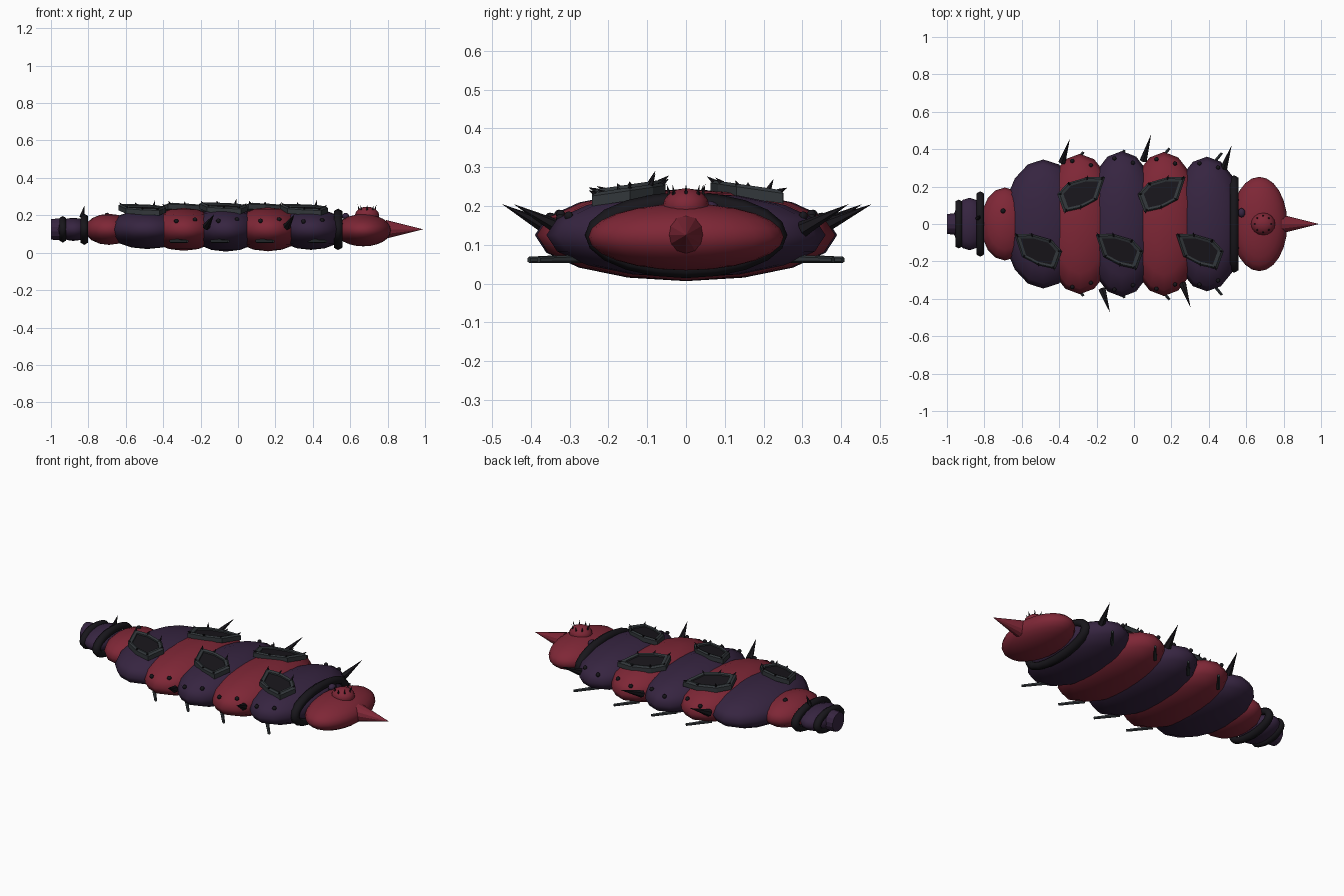
import bpy, bmesh, math
from mathutils import Vector, Matrix

if "Cube" in bpy.data.objects:
    bpy.data.objects.remove(bpy.data.objects["Cube"])


def material(name, rgb):
    m = bpy.data.materials.new(name)
    m.diffuse_color = (*rgb, 1)
    m.use_nodes = True
    m.node_tree.nodes["Principled BSDF"].inputs["Base Color"].default_value = m.diffuse_color
    return m


RED = material("crimson", (0.21, 0.02, 0.037))
PURPLE = material("dark_purple", (0.037, 0.018, 0.052))
BLACK = material("black", (0.009, 0.008, 0.011))
GREY = material("iron_grey", (0.032, 0.038, 0.043))
CZ = 0.125


def finish(bm, name, mat, smooth=False):
    bmesh.ops.recalc_face_normals(bm, faces=bm.faces)
    me = bpy.data.meshes.new(name)
    bm.to_mesh(me)
    bm.free()
    me.materials.append(mat)
    for p in me.polygons:
        p.use_smooth = smooth
    ob = bpy.data.objects.new(name, me)
    bpy.context.collection.objects.link(ob)
    return ob


def ellipsoid(name, loc, radii, mat, seg=16, rings=8):
    bm = bmesh.new()
    m = Matrix.Translation(loc) @ Matrix.Diagonal((*radii, 1))
    bmesh.ops.create_uvsphere(bm, u_segments=seg, v_segments=rings, radius=1, matrix=m)
    return finish(bm, name, mat, True)


def spike(name, a, b, r1, r2, mat, seg=6, smooth=False):
    a, b = Vector(a), Vector(b)
    d = b - a
    m = Matrix.Translation((a + b) / 2) @ d.to_track_quat('Z', 'Y').to_matrix().to_4x4()
    bm = bmesh.new()
    bmesh.ops.create_cone(bm, cap_ends=True, segments=seg, radius1=r1, radius2=r2,
                          depth=d.length, matrix=m)
    return finish(bm, name, mat, smooth)


def collar(name, x, ry, rz, tube, z=CZ):
    # elliptical ring around the body axis
    bm = bmesh.new()
    n, k = 20, 6
    loops = []
    for i in range(n):
        a = 2 * math.pi * i / n
        loop = []
        for j in range(k):
            b = 2 * math.pi * j / k
            t = tube * math.cos(b)
            loop.append(bm.verts.new((x + tube * math.sin(b), (ry + t) * math.cos(a),
                                      z + (rz + t) * math.sin(a))))
        loops.append(loop)
    for i in range(n):
        p, q = loops[i], loops[(i + 1) % n]
        for j in range(k):
            bm.faces.new((p[j], p[(j + 1) % k], q[(j + 1) % k], q[j]))
    return finish(bm, name, BLACK, True)


# Body segments: centre x, half width, half length
SEGS = [(-0.485, 0.345, 0.215), (-0.29, 0.375, 0.2), (-0.065, 0.39, 0.2),
        (0.16, 0.385, 0.2), (0.39, 0.36, 0.195)]
for i, (x, ry, rx) in enumerate(SEGS):
    ellipsoid(f"body_segment_{i}", (x, 0, CZ), (rx, ry, 0.305 * ry),
              RED if i % 2 else PURPLE)

# Head, snout cone and crown dome with bristles
ellipsoid("head", (0.67, 0, 0.12), (0.15, 0.252, 0.086), RED, 24, 12)
spike("snout", (0.79, 0, 0.125), (0.99, 0, 0.125), 0.05, 0, RED, 12)
ellipsoid("crown_dome", (0.69, 0, 0.2), (0.065, 0.06, 0.046), RED, 16, 8)
for i in range(8):
    a = math.tau * i / 8
    c, s = math.cos(a), math.sin(a)
    spike("crown_bristle", (0.69 + 0.042 * c, 0.042 * s, 0.225),
          (0.69 + 0.05 * c, 0.05 * s, 0.257), 0.006, 0, BLACK, 5)
collar("neck_collar", 0.535, 0.235, 0.085, 0.026)

# Tail
ellipsoid("tail_base", (-0.69, 0, CZ), (0.13, 0.195, 0.083), RED)
collar("tail_collar_front", -0.822, 0.152, 0.06, 0.023)
ellipsoid("tail_middle", (-0.88, 0, CZ), (0.09, 0.14, 0.062), PURPLE)
collar("tail_collar_rear", -0.937, 0.11, 0.05, 0.021)
spike("tail_tip", (-0.93, 0, CZ), (-1.0, 0, CZ), 0.06, 0.055, PURPLE, 14)
spike("tail_spike", (-0.835, 0.03, 0.19), (-0.82, 0.045, 0.255), 0.014, 0, BLACK)

# Back openings: dark grey rims with black pits, rimmed with teeth
OUTLINE = [(-0.13, 0.09), (-0.04, 0.092), (0.07, 0.06), (0.125, 0.0),
           (0.09, -0.097), (0.0, -0.077), (-0.09, -0.03)]


def opening(i, cx, cy):
    sx = 1 if cy < 0 else -1
    drop = 0.008 if abs(cx) > 0.3 else 0

    def pt(u, v, h):
        x, y = cx + sx * u, cy + v
        return Vector((x, y, 0.254 - drop - 0.145 * (abs(y) - 0.06) + h))

    bm = bmesh.new()
    rows = [[bm.verts.new(pt(u * f, v * f, h)) for u, v in OUTLINE]
            for f, h in ((1, -0.02), (1, 0.006), (0.9, 0.014), (0.74, 0.01), (0.74, -0.02))]
    n = len(OUTLINE)
    for r in range(5):
        p, q = rows[r], rows[(r + 1) % 5]
        for j in range(n):
            bm.faces.new((p[j], p[(j + 1) % n], q[(j + 1) % n], q[j]))
    finish(bm, f"opening_rim_{i}", GREY)
    bm = bmesh.new()
    bm.faces.new([bm.verts.new(pt(u * 0.76, v * 0.76, 0.002)) for u, v in OUTLINE])
    finish(bm, f"opening_pit_{i}", BLACK)
    for j, (u, v) in enumerate(OUTLINE):
        tall = 0.04 if j == 2 else 0.022
        spike(f"rim_tooth_{i}", pt(u * 0.86, v * 0.86, 0.008), pt(u * 0.96, v * 1.1, tall),
              0.008, 0, BLACK, 5)


for i, (x, y) in enumerate([(-0.51, -0.145), (-0.075, -0.145), (0.355, -0.145),
                            (-0.285, 0.16), (0.145, 0.16)]):
    opening(i, x, y)

# Long side thorns, staggered left and right
for x, y, tip in [(-0.385, 0.33, 0.455), (0.05, 0.34, 0.48), (0.48, 0.30, 0.42),
                  (-0.17, -0.35, -0.475), (0.26, -0.32, -0.445)]:
    spike("side_thorn", (x, y, 0.14), (x + 0.042, tip, 0.205), 0.021, 0, BLACK)

# Stub legs and small warts on both sides
for s in (-1, 1):
    for x, y in [(-0.27, 0.385), (-0.05, 0.395), (0.19, 0.405), (0.47, 0.38)]:
        spike("stub_leg", (x - 0.09, s * (y - 0.11), 0.064), (x, s * y, 0.061),
              0.011, 0.008, GREY)
    for x, ry, rx in SEGS[1:]:
        for dx, fy in ((-0.04, 0.9), (0.06, 0.84)):
            z = CZ + 0.305 * ry * math.sqrt(max(0, 1 - fy ** 2 - (dx / rx) ** 2))
            ellipsoid("wart", (x + dx, s * ry * fy, z), (0.012,) * 3, BLACK, 8, 5)
ellipsoid("neck_bead", (0.575, 0.06, 0.195), (0.02, 0.025, 0.018), PURPLE, 10, 6)
ellipsoid("tail_bead", (-0.70, 0.07, 0.2), (0.014,) * 3, BLACK, 8, 5)
